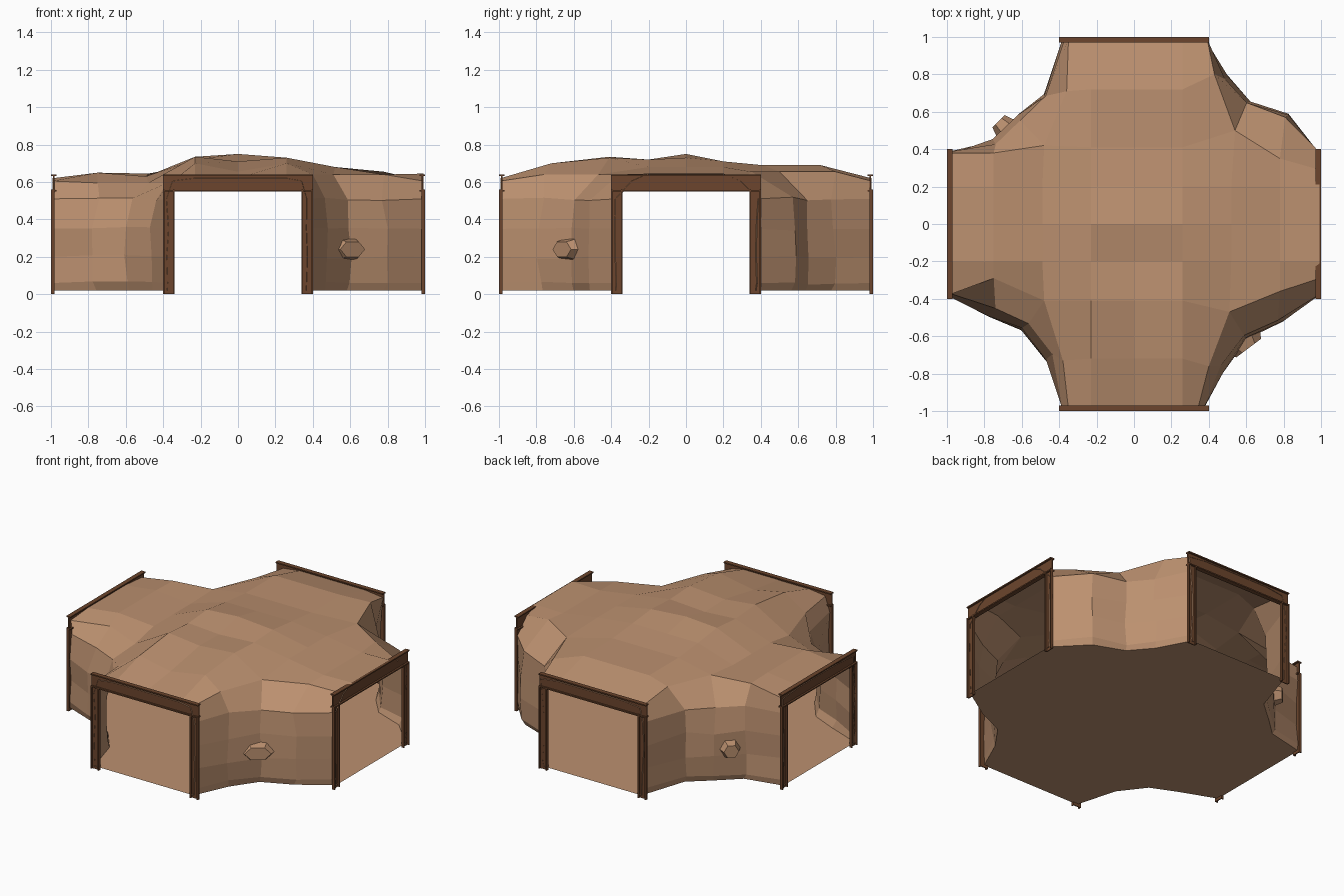
import bpy, bmesh, math, random
from mathutils import Vector, Matrix

cube = bpy.data.objects.get("Cube")
if cube:
    bpy.data.objects.remove(cube, do_unlink=True)
random.seed(4)


def material(name, rgb):
    m = bpy.data.materials.new(name)
    m.use_nodes = True
    color = (*rgb, 1)
    m.diffuse_color = color
    m.node_tree.nodes["Principled BSDF"].inputs["Base Color"].default_value = color
    return m


def add_object(name, bm, mat):
    mesh = bpy.data.meshes.new(name)
    bmesh.ops.recalc_face_normals(bm, faces=bm.faces)
    bm.to_mesh(mesh)
    bm.free()
    mesh.materials.append(mat)
    obj = bpy.data.objects.new(name, mesh)
    bpy.context.collection.objects.link(obj)
    return obj


def add_box(bm, low, high):
    low, high = Vector(low), Vector(high)
    place = Matrix.Translation((low + high) / 2) @ Matrix.Diagonal((*(high - low), 1))
    bmesh.ops.create_cube(bm, size=1, matrix=place)


earth = material("tan earth", (.50, .28, .16))
wood = material("brown wood", (.15, .06, .026))

# Roof grid lines and the height limit along each of them
END, FLOOR = .992, .02
grid_x = [-END, -.75, -.49, -.23, 0, .26, .52, .78, END]
grid_y = [-END, -.72, -.41, -.2, 0, .2, .41, .72, END]
height_x = [.62, .65, .63, .735, .75, .73, .68, .64, .645]
height_y = [.62, .70, .735, .72, .75, .71, .69, .69, .62]
dips = {(4, 1): .655, (4, 2): .71, (4, 3): .705}

# Per corner, counter-clockwise: roof edge, then wall foot line, each from the
# y arm to the x arm (unsigned), then roof edge height and shoulder inset
corners = {
    (1, -1): ([(.34, END), (.40, .76), (.51, .47), (.78, .36), (END, .29)],
              [(.40, END), (.48, .79), (.60, .62), (.80, .53), (END, .40)], .64, .03),
    (1, 1): ([(.39, END), (.43, .80), (.54, .50), (.78, .35), (END, .29)],
             [(.40, END), (.50, .80), (.62, .66), (.83, .58), (END, .40)], .655, .03),
    (-1, 1): ([(.35, END), (.36, .71), (.48, .42), (.75, .38), (END, .38)],
              [(.40, END), (.48, .70), (.62, .58), (.76, .45), (END, .40)], .645, .03),
    (-1, -1): ([(.35, END), (.38, .73), (.48, .41), (.75, .29), (END, .38)],
               [(.40, END), (.47, .74), (.60, .57), (.78, .49), (END, .40)], .595, .06),
}
steps = [(2, 4), (2, 3), (2, 2), (3, 2), (4, 2)]

bm = bmesh.new()
roof = {}
for i, x in enumerate(grid_x):
    for j, y in enumerate(grid_y):
        if min(abs(i - 4), abs(j - 4)) <= 2:
            z = dips.get((i, j), min(height_x[i], height_y[j]))
            roof[i, j] = bm.verts.new((x, y, z))

# Pull the roof border to the corner curves and hang the walls from it
floor_ring = []
for (sx, sy), (edge, foot, edge_z, inset) in corners.items():
    columns = []
    for k, (di, dj) in enumerate(steps):
        top = roof[4 + sx * di, 4 + sy * dj]
        ends = k in (0, 4)
        top.co = (sx * edge[k][0], sy * edge[k][1], .605 if ends else edge_z)
        out = Vector((sx * foot[k][0], sy * foot[k][1], 0))
        column = [top]
        for z, shrink in ((.51, inset), (.35, .01), (.2, 0), (.06, .01), (FLOOR, .03)):
            p = out * (1 - shrink)
            if ends:
                # Narrow the mouth so it passes through the door frame
                p = Vector([math.copysign(c, s) for c, s in zip(foot[k], (sx, sy))] + [0])
                p[k // 4] *= .985 if k == 0 else 1
                p[0 if k == 0 else 1] *= random.uniform(.92, .97)
                p[1 if k == 0 else 0] = (sy if k == 0 else sx) * END
            p.z = z
            if not ends and z > FLOOR:
                p += Vector([random.uniform(-.01, .01) for _ in range(3)])
            column.append(bm.verts.new(p))
        columns.append(column)
    for a, b in zip(columns, columns[1:]):
        for r in range(len(a) - 1):
            bm.faces.new((a[r], b[r], b[r + 1], a[r + 1]))
    feet = [c[-1] for c in columns]
    floor_ring += feet if sx * sy < 0 else feet[::-1]

for i in range(8):
    for j in range(8):
        cell = [roof.get(key) for key in ((i, j), (i + 1, j), (i + 1, j + 1), (i, j + 1))]
        if all(cell):
            bm.faces.new(cell)
bm.faces.new(floor_ring)
add_object("cave_shell", bm, earth)

# Wooden doorway at the end of every arm: recessed panels with raised rims
RIM = .008
for n, side in enumerate(("front", "left", "back", "right")):
    bm = bmesh.new()
    for s in (-1, 1):
        for front, a, b in ((-.988, .34, .40), (-1, .34, .34 + RIM), (-1, .40 - RIM, .40)):
            add_box(bm, (min(s * a, s * b), front, 0), (max(s * a, s * b), -.982, .56))
    for front, back, low, high in ((-.988, -.982, .55, .64), (-1, -.97, .55, .55 + RIM),
                                   (-1, -.97, .64 - RIM, .64)):
        add_box(bm, (-.4, front, low), (.4, back, high))
    frame = add_object(side + "_door_frame", bm, wood)
    frame.rotation_euler.z = n * math.pi / 2

# Boulders stuck into two of the walls, long axis along the wall
for name, spot, facing, size in (
        ("front_boulder", (.58, -.62, .24), (.6, -.8, 0), (.15, .085, .11)),
        ("back_boulder", (-.685, .51, .24), (-.7, .7, 0), (.085, .085, .11))):
    bm = bmesh.new()
    bmesh.ops.create_cone(bm, cap_ends=True, segments=6, radius1=1, radius2=.55, depth=1,
                          matrix=Matrix.Rotation(math.pi / 6, 4, 'Z'))
    rock = add_object(name, bm, earth)
    rock.rotation_mode = 'QUATERNION'
    rock.rotation_quaternion = Vector(facing).to_track_quat('Z', 'Y')
    rock.scale = size
    rock.location = spot
